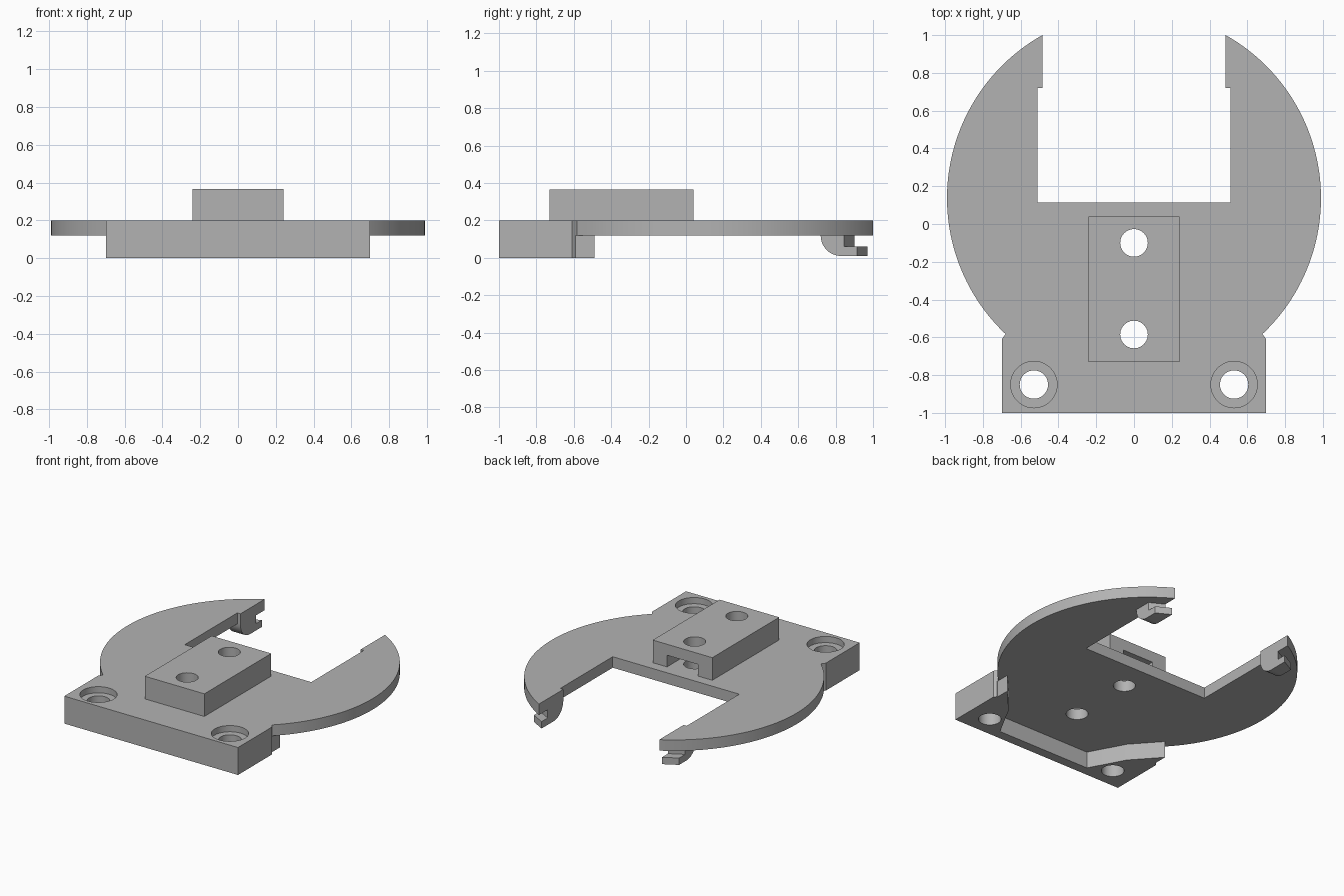
import bpy, bmesh, math
from mathutils import Vector

if "Cube" in bpy.data.objects:
    bpy.data.objects.remove(bpy.data.objects["Cube"], do_unlink=True)

grey = bpy.data.materials.new("plain_grey")
grey.use_nodes = True
colour = (0.45, 0.45, 0.45, 1)
grey.diffuse_color = colour
grey.node_tree.nodes["Principled BSDF"].inputs["Base Color"].default_value = colour


def prism(name, points, low, high, place=lambda u, v, w: (u, v, w)):
    """Extrude a closed outline from low to high along its third axis."""
    bm = bmesh.new()
    rings = [[bm.verts.new(place(u, v, w)) for u, v in points] for w in (low, high)]
    bm.faces.new(rings[0])
    bm.faces.new(rings[1])
    n = len(points)
    for i in range(n):
        j = (i + 1) % n
        bm.faces.new((rings[0][i], rings[0][j], rings[1][j], rings[1][i]))
    bmesh.ops.recalc_face_normals(bm, faces=bm.faces)
    mesh = bpy.data.meshes.new(name)
    bm.to_mesh(mesh)
    bm.free()
    mesh.materials.append(grey)
    obj = bpy.data.objects.new(name, mesh)
    bpy.context.collection.objects.link(obj)
    return obj


def arc(cx, cy, r, start, end, steps):
    angles = [start + (end - start) * i / steps for i in range(steps + 1)]
    return [(cx + r * math.cos(a), cy + r * math.sin(a)) for a in angles]


def mirrored(half):
    """Close a right-hand outline with its left-hand copy."""
    return half + [(-x, y) for x, y in reversed(half) if abs(x) > 1e-6]


def circle(x, y, r):
    return arc(x, y, r, 0, math.tau, 48)[:-1]


def cut(target, cutters):
    bpy.context.view_layer.objects.active = target
    for cutter in cutters:
        mod = target.modifiers.new("cut", 'BOOLEAN')
        mod.operation = 'DIFFERENCE'
        mod.solver = 'EXACT'
        mod.object = cutter
        bpy.ops.object.modifier_apply(modifier=mod.name)
    for cutter in cutters:
        bpy.data.objects.remove(cutter, do_unlink=True)


def smooth(obj):
    bpy.ops.object.select_all(action='DESELECT')
    obj.select_set(True)
    bpy.context.view_layer.objects.active = obj
    bpy.ops.object.shade_smooth_by_angle(angle=math.radians(30))


DISC_Y, DISC_R = 0.137, 0.99
SCREWS = (-0.10, -0.585)
DECK_LOW, DECK_TOP = 0.12, 0.2

# Deck: round plate with open notch, merged with the square front bar
disc = arc(0, DISC_Y, DISC_R, -math.acos(0.68 / DISC_R), math.acos(0.485 / DISC_R), 64)
half = [(0.7, -1), (0.7, -0.61)] + disc + [(0.485, 0.72), (0.51, 0.72), (0.51, 0.115)]
deck = prism("base_deck", mirrored(half), 0, DECK_TOP)

# Underside recess leaves the thick front rail with two angled ends
recess = [(0.374, -0.93), (0.51, -0.68), (0.68, -0.49), (0.68, -0.59), (1.2, -0.59), (1.2, 1.2)]
cutters = [prism("recess_cutter", mirrored(recess), -0.1, DECK_LOW)]

# Screw holes, counterbored at the two front corners
for y in SCREWS:
    cutters.append(prism("hole_cutter", circle(0, y, 0.073), -0.1, 0.5))
for x in (-0.53, 0.53):
    cutters.append(prism("hole_cutter", circle(x, -0.85, 0.075), -0.1, 0.5))
    cutters.append(prism("bore_cutter", circle(x, -0.85, 0.123), 0.155, 0.5))
cut(deck, cutters)
smooth(deck)

# Raised block with a hexagon-ended nut slot at each end
block = prism("clamp_block", mirrored([(0.24, -0.73), (0.24, 0.04)]), DECK_TOP, 0.365)
cutters = []
for y, way in zip(SCREWS, (-1, 1)):
    slot = [(0.125, y + way * 0.5), (0.125, y - way * 0.072), (0, y - way * 0.144)]
    if way > 0:
        slot[0] = (0.125, 0.2)
    cutters.append(prism("slot_cutter", mirrored(slot), 0.1, 0.285))
    cutters.append(prism("hole_cutter", circle(0, y, 0.073), 0.1, 0.5))
cut(block, cutters)
smooth(block)

# Hooks below the arm tips: rounded heel, stepped toe, slanted end
heel = arc(0.83, 0.12, 0.11, math.pi, 1.5 * math.pi, 12)
hook = heel + [(0.97, 0.01), (0.97, 0.06), (0.9, 0.06), (0.9, DECK_LOW)]
for name, side in (("left_hook", 1), ("right_hook", -1)):
    def place(y, z, x, side=side):
        slant = 0.055 if x > 0.5 and y > 0.85 else 0
        return Vector((side * x, y - slant, z))
    smooth(prism(name, hook, 0.485, 0.585, place))
